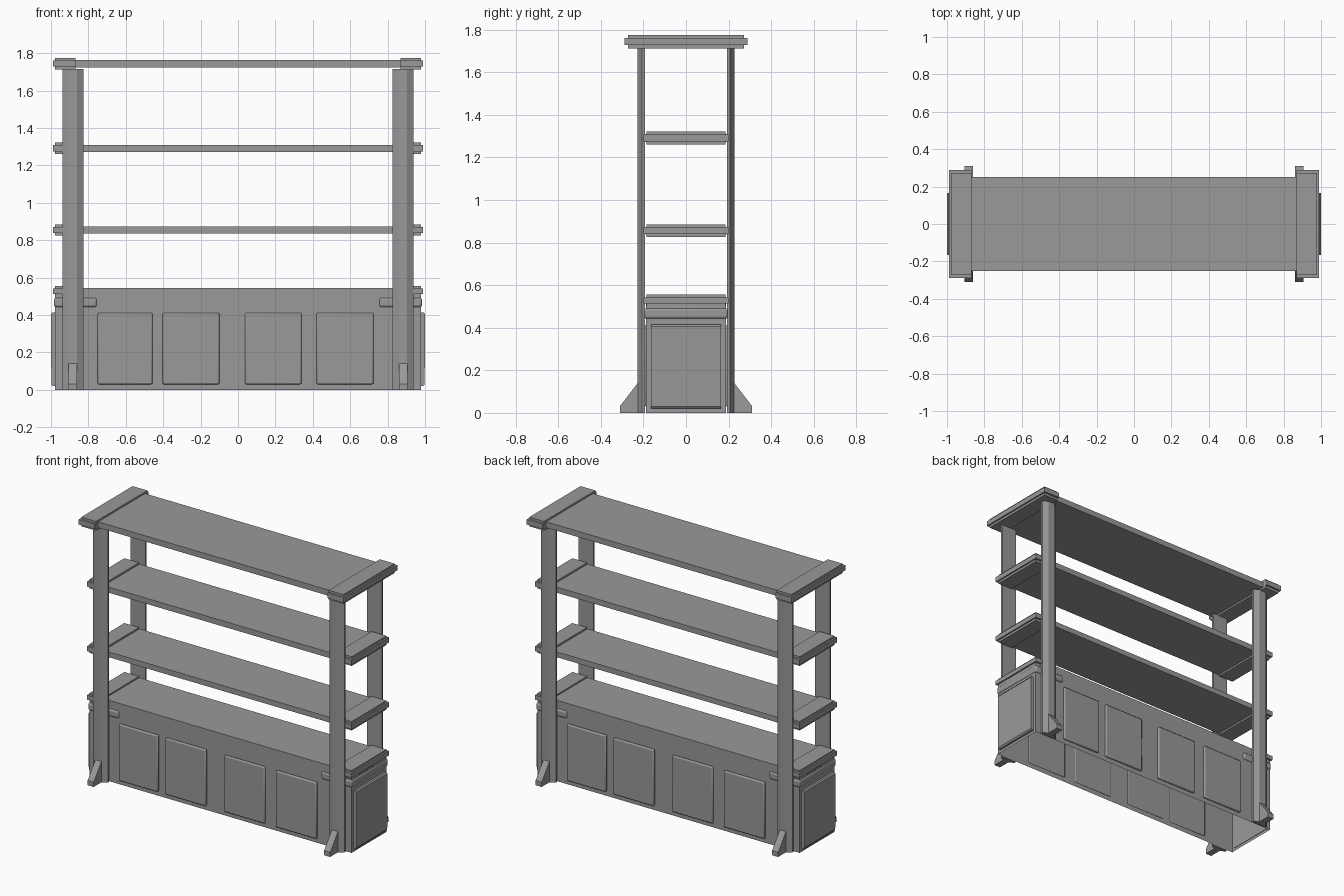
import bpy, bmesh

cube = bpy.data.objects.get("Cube")
if cube:
    bpy.data.objects.remove(cube, do_unlink=True)

GREY = (0.32, 0.32, 0.32, 1)
mat = bpy.data.materials.new("plain grey")
mat.use_nodes = True
mat.diffuse_color = GREY
mat.node_tree.nodes["Principled BSDF"].inputs["Base Color"].default_value = GREY


def finish(name, bm):
    bmesh.ops.recalc_face_normals(bm, faces=bm.faces[:])
    mesh = bpy.data.meshes.new(name)
    bm.to_mesh(mesh)
    bm.free()
    mesh.materials.append(mat)
    ob = bpy.data.objects.new(name, mesh)
    bpy.context.collection.objects.link(ob)
    return ob


def add_box(bm, x, y, z):
    """Box from (min, max) ranges."""
    r = (x, y, z)
    verts = bmesh.ops.create_cube(bm, size=1)["verts"]
    for v in verts:
        v.co = [r[i][0] if v.co[i] < 0 else r[i][1] for i in range(3)]
    return verts


def box(name, x, y, z, bevel=0, segments=1):
    bm = bmesh.new()
    add_box(bm, x, y, z)
    ob = finish(name, bm)
    if bevel:
        mod = ob.modifiers.new("edge", "BEVEL")
        mod.width, mod.segments = bevel, segments
    return ob


def prism(name, points, place, near, far):
    """Extrude a 2D outline between two depths; place maps (a, b, depth) to xyz."""
    bm = bmesh.new()
    rings = [[bm.verts.new(place(a, b, d)) for a, b in points] for d in (near, far)]
    n = len(points)
    for ring in rings:
        bm.faces.new(ring)
    for i in range(n):
        j = (i + 1) % n
        bm.faces.new((rings[0][i], rings[0][j], rings[1][j], rings[1][i]))
    return finish(name, bm)


def span(side, a, b):
    return tuple(sorted((side * a, side * b)))


def end_cap(name, side, depth, z0, z1):
    """Three-tier moulding across the end of a shelf."""
    h = z1 - z0
    bm = bmesh.new()
    for low, high, inset in ((0, .25, .015), (.25, .78, 0), (.78, 1, .015)):
        add_box(bm, span(side, .868, .988 - inset * .7),
                (inset - depth, depth - inset), (z0 + low * h, z0 + high * h))
    finish(name, bm)


# Shelves and their end caps
levels = (("lower", .825, .885, .19, .2), ("middle", 1.26, 1.322, .19, .2),
          ("top", 1.712, 1.775, .25, .288))
for label, z0, z1, half, cap in levels:
    box(label + "_shelf", (-.87, .87), (-half, half), (z0 + .012, z1 - .012))
    for side, word in ((1, "left"), (-1, "right")):
        end_cap(f"{label}_cap_{word}", side, cap, z0, z1)

# Cabinet shell, open underneath
bm = bmesh.new()
add_box(bm, (-.978, .978), (-.187, .187), (0, .5))
add_box(bm, (-.87, .87), (-.187, .187), (.5, .545))
bmesh.ops.delete(bm, geom=[f for f in bm.faces if f.normal.z < -.5
                           or (f.normal.z > .5 and f.calc_center_median().z < .52)],
                 context="FACES")
finish("cabinet", bm)

# Door panels, repeated on the back by a half turn
doors = ((-.75, -.457), (-.403, -.1), (.037, .34), (.42, .725))
for turn, word in ((1, "front"), (-1, "back")):
    for i, (a, b) in enumerate(doors):
        box(f"{word}_door_{i + 1}", span(turn, a, b),
            span(turn, -.203, -.184), (.03, .412), .008, 2)

for side, word in ((1, "left"), (-1, "right")):
    end_cap("counter_cap_" + word, side, .2, .5, .555)
    # Rounded rail wrapping the cabinet end
    box("rail_" + word, span(side, .755, .984), (-.197, .197), (.442, .492), .012, 3)
    # Side panel, leaning slightly outward at the top
    panel = [(.975, .02), (.99, .02), (.998, .03), (1, .405), (.992, .415), (.975, .415)]
    prism("side_panel_" + word, panel,
          lambda a, b, d, s=side: (s * a, d, b), -.165, .165)
    # Posts with a chamfered outer face and sloped feet
    for depth, end in ((-1, "front"), (1, "back")):
        post = [(-.056, .193), (-.056, .207), (-.022, .227),
                (.022, .227), (.056, .207), (.056, .193)]
        prism(f"{end}_post_{word}", post,
              lambda a, b, d, s=side, t=depth: (s * (.882 + a), t * b, d), 0, 1.715)
        foot = [(.2, 0), (.31, 0), (.31, .032), (.227, .14), (.2, .14)]
        prism(f"{end}_foot_{word}", foot,
              lambda a, b, d, s=side, t=depth: (s * d, t * a, b), .86, .905)

# Soft shading on the bevelled parts
bpy.ops.object.select_all(action="DESELECT")
for ob in bpy.context.scene.objects:
    if ob.type == "MESH" and ob.modifiers:
        ob.select_set(True)
        bpy.context.view_layer.objects.active = ob
bpy.ops.object.shade_smooth_by_angle(angle=.6)
